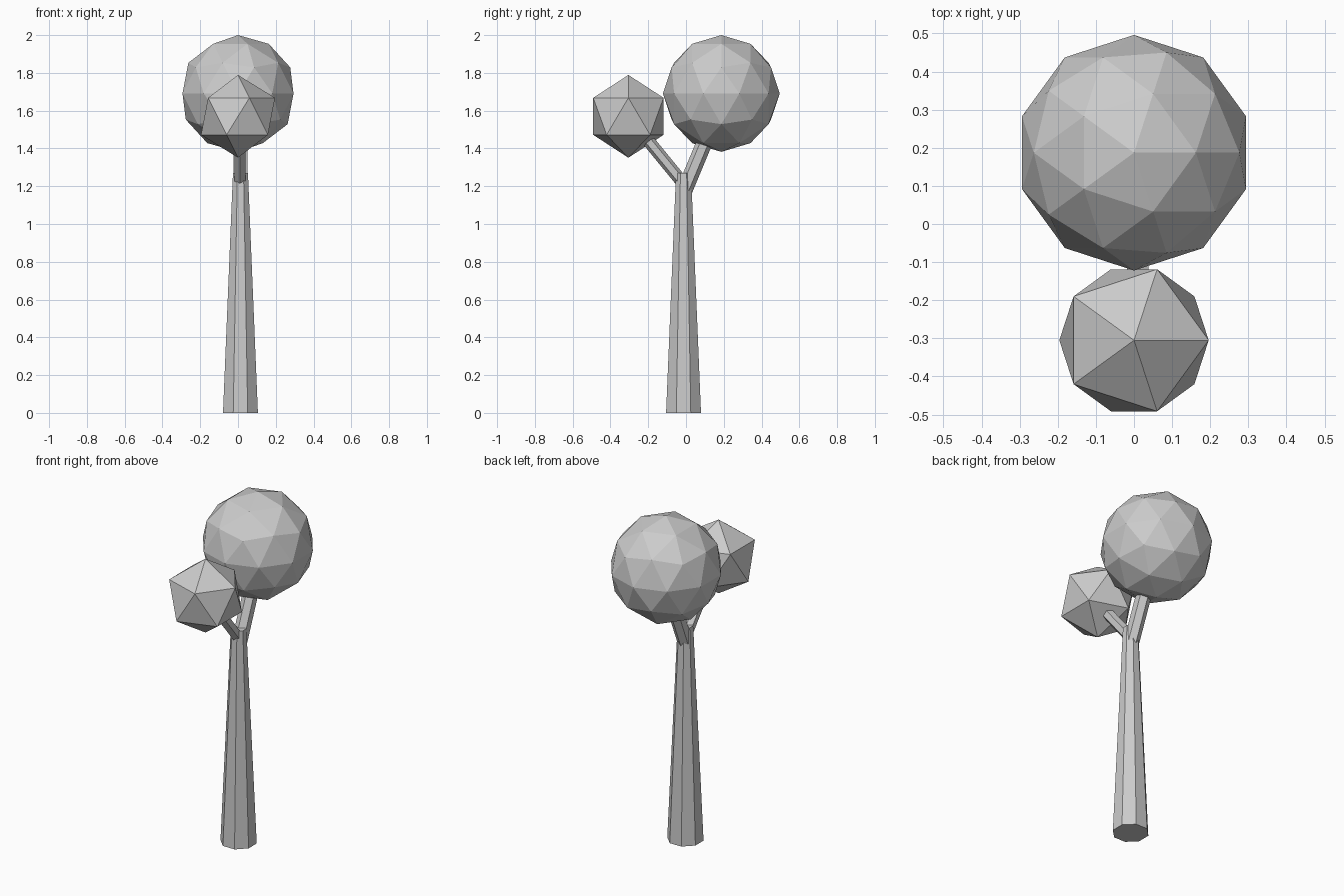
import bpy
from math import pi
from mathutils import Vector

if "Cube" in bpy.data.objects:
    bpy.data.objects.remove(bpy.data.objects["Cube"])


def ball(name, subdivisions, radius, centre):
    bpy.ops.mesh.primitive_ico_sphere_add(
        subdivisions=subdivisions, radius=radius, location=centre)
    bpy.context.object.name = name


def limb(name, sides, r1, r2, start, end, twist):
    """Tapered prism running from start to end."""
    a, b = Vector(start), Vector(end)
    bpy.ops.mesh.primitive_cone_add(
        vertices=sides, radius1=r1, radius2=r2, depth=(b - a).length)
    ob = bpy.context.object
    ob.name = name
    # roll the cross-section, then lean it in the YZ plane
    lean = Vector((0, 0, 1)).rotation_difference(b - a).to_matrix().to_4x4()
    roll = lean.Rotation(twist, 4, 'Z')
    ob.matrix_world = lean.Translation((a + b) / 2) @ lean @ roll


# Trunk, slightly off centre, with flat sides facing the axes
limb("trunk", 8, 0.10, 0.043, (0.013, -0.013, 0), (0.013, -0.013, 1.27), pi / 8)

# Branches forking to the two crowns
limb("back_branch", 6, 0.042, 0.042, (0.013, -0.009, 1.175), (0.013, 0.118, 1.48), 0)
limb("front_branch", 6, 0.033, 0.033, (0.010, -0.032, 1.236), (0.010, -0.222, 1.468), 0)

# Faceted leaf crowns
ball("large_crown", 2, 0.309, (0, 0.187, 1.691))
ball("small_crown", 1, 0.219, (0, -0.305, 1.57))
